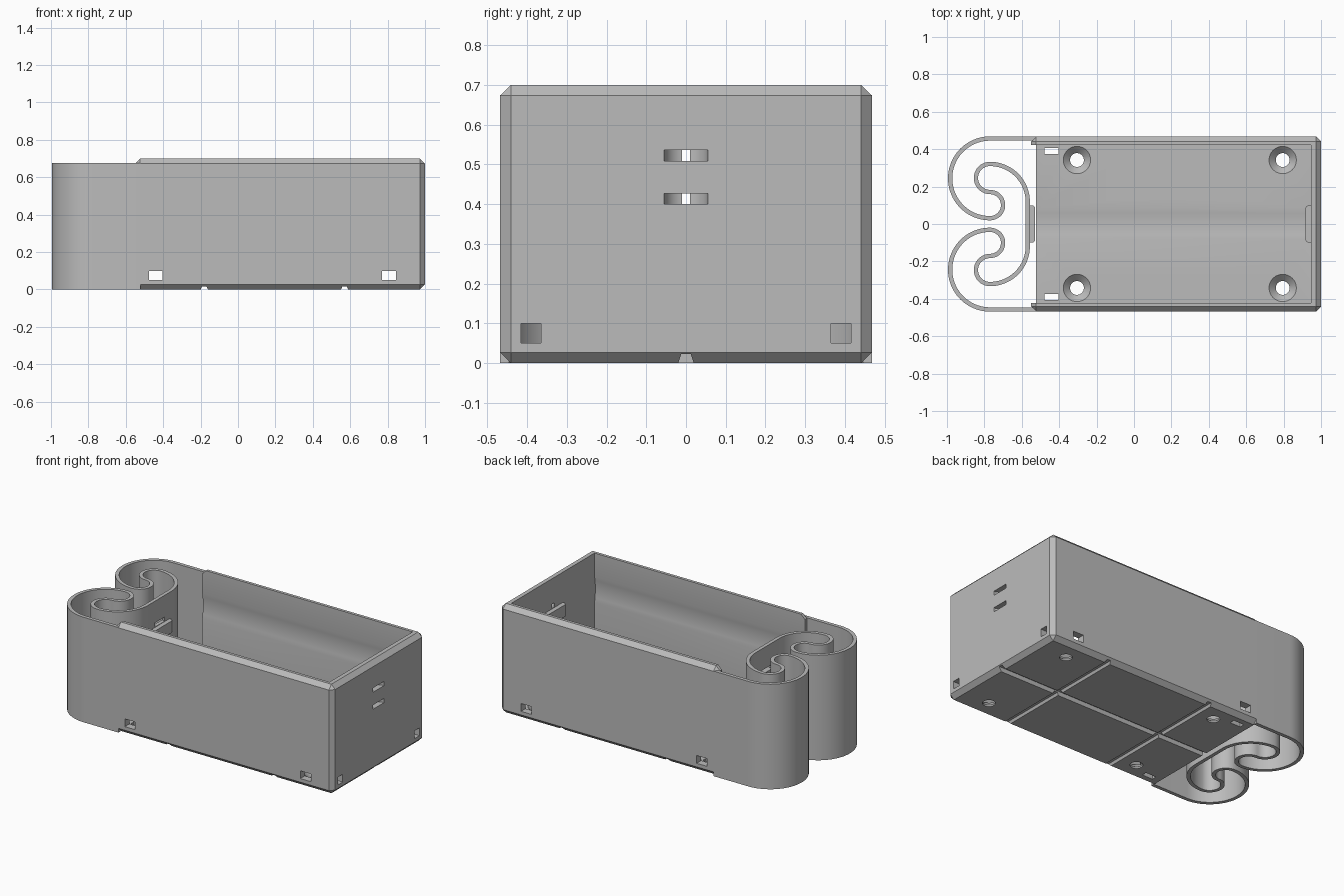
import bpy, bmesh
from math import pi, cos, sin
from mathutils import Vector

if "Cube" in bpy.data.objects:
    bpy.data.objects.remove(bpy.data.objects["Cube"])

grey = bpy.data.materials.new("plain grey")
grey.use_nodes = True
COLOUR = (0.5, 0.5, 0.5, 1)
grey.diffuse_color = COLOUR
grey.node_tree.nodes["Principled BSDF"].inputs["Base Color"].default_value = COLOUR


def finish(name, bm):
    bmesh.ops.recalc_face_normals(bm, faces=bm.faces)
    mesh = bpy.data.meshes.new(name)
    bm.to_mesh(mesh)
    bm.free()
    ob = bpy.data.objects.new(name, mesh)
    bpy.context.collection.objects.link(ob)
    mesh.materials.append(grey)
    return ob


def box(name, x, y, z, chamfer=0):
    bm = bmesh.new()
    bmesh.ops.create_cube(bm, size=1)
    for v in bm.verts:
        v.co = [lo + (c + 0.5) * (hi - lo) for c, (lo, hi) in zip(v.co, (x, y, z))]
    if chamfer:
        bmesh.ops.bevel(bm, geom=bm.edges[:], offset=chamfer, segments=1, affect='EDGES')
    return finish(name, bm)


def prism(name, outline, move):
    """Closed 2D outline extruded along the vector move."""
    bm = bmesh.new()
    face = bm.faces.new([bm.verts.new(p) for p in outline])
    out = bmesh.ops.extrude_face_region(bm, geom=[face])
    bmesh.ops.translate(bm, verts=[v for v in out["geom"] if isinstance(v, bmesh.types.BMVert)], vec=move)
    return finish(name, bm)


def cone(name, x, y, z, r1, r2, sides=48):
    bm = bmesh.new()
    bmesh.ops.create_cone(bm, cap_ends=True, segments=sides, radius1=r1, radius2=r2, depth=z[1] - z[0])
    bmesh.ops.translate(bm, verts=bm.verts[:], vec=(x, y, sum(z) / 2))
    return finish(name, bm)


def activate(ob):
    bpy.ops.object.select_all(action='DESELECT')
    ob.select_set(True)
    bpy.context.view_layer.objects.active = ob


def cut(ob, cutter):
    activate(ob)
    mod = ob.modifiers.new("cut", 'BOOLEAN')
    mod.operation, mod.solver, mod.object = 'DIFFERENCE', 'EXACT', cutter
    bpy.ops.object.modifier_apply(modifier=mod.name)
    bpy.data.objects.remove(cutter)


def smooth(ob):
    activate(ob)
    bpy.ops.object.shade_smooth_by_angle(angle=0.5)


def arc(cx, cy, r, start, end, n=24):
    return [Vector((cx + r * cos(a), cy + r * sin(a), 0))
            for a in (start + (end - start) * i / n for i in range(n + 1))]


# Chamfered tray, open at the top and at the spring end
FLOOR, INNER, END, AXIS = 0.045, 0.422, 0.946, 0.467
tray = box("tray", (-0.55, 1), (-0.468, 0.468), (0, 0.7), 0.027)
cut(tray, box("cavity", (-0.7, END), (-INNER, INNER), (FLOOR, 0.9)))
cut(tray, box("open_end", (-0.7, -0.525), (-INNER, INNER), (-0.1, 0.9)))

# Shallow cylindrical relief in the walls and floor
cut(tray, prism("round_relief", [(-0.7, p.x, p.y) for p in arc(0, AXIS, 0.43, 0, 2 * pi, 96)[:-1]],
                (0.7 + END - 0.0005, 0, 0)))

# Countersunk screw holes
for x in (-0.305, 0.795):
    for y in (-0.342, 0.342):
        cut(tray, cone("screw_hole", x, y, (-0.1, 0.1), 0.037, 0.037))
        cut(tray, cone("countersink", x, y, (0.01, FLOOR + 0.001), 0.037, 0.074))

# Strap holes through the side walls, end wall and floor
for x in (-0.44, 0.808):
    cut(tray, box("side_hole", (x - 0.037, x + 0.037), (-0.6, 0.6), (0.05, 0.1)))
for y in (-0.39, 0.39):
    cut(tray, box("end_hole", (0.9, 1.1), (y - 0.025, y + 0.025), (0.05, 0.1)))
    cut(tray, box("floor_hole", (-0.478, -0.403), (y - 0.016, y + 0.016), (-0.1, 0.06)))

# Tapered grooves under the floor
profile = ((-0.022, -0.005), (0.022, -0.005), (0.012, 0.016), (-0.012, 0.016))
for x in (-0.18, 0.57):
    cut(tray, prism("cross_groove", [(x + u, -0.6, w) for u, w in profile], (0, 1.2, 0)))
cut(tray, prism("long_groove", [(-0.7, u, w * 1.4) for u, w in profile], (1.8, 0, 0)))

# Engraved polarity marks in the floor
half = [(0.10, 0.098), (0.40, 0.098), (0.40, 0.042), (0.46, 0.042), (0.46, 0.013),
        (0.535, 0.013), (0.535, 0.106), (0.56, 0.106), (0.56, 0.013), (0.65, 0.013)]
outline = [(x, 0.238 + s * y, 0.037) for s, pts in ((1, half), (-1, half[::-1])) for x, y in pts]
cut(tray, prism("positive_mark", outline, (0, 0, 0.02)))
cut(tray, box("negative_mark", (-0.06, -0.036), (0.13, 0.345), (0.037, 0.06)))

# Curled spring ribbon, one half mirrored into the other
CX = -0.77
upper = [Vector((-0.522, 0.457, 0))]
upper += arc(CX, 0.244, 0.213, pi / 2, 3 * pi / 2, 40)
upper += arc(CX, 0.101, 0.07, -pi / 2, pi / 2)[1:]
upper += arc(CX, 0.246, 0.075, 3 * pi / 2, pi / 2)[1:]
upper += arc(CX, 0.119, 0.202, pi / 2, 0)[1:]
path = upper + [Vector((p.x, -p.y, 0)) for p in reversed(upper)]
left_edge, right_edge = [], []
for i, p in enumerate(path):
    t = (path[min(i + 1, len(path) - 1)] - path[max(i - 1, 0)]).normalized()
    side = Vector((-t.y, t.x, 0)) * 0.0115
    left_edge.append(p + side)
    right_edge.append(p - side)
bm = bmesh.new()
rows = [[bm.verts.new(v + Vector((0, 0, z))) for v in edge]
        for edge, z in ((left_edge, 0), (right_edge, 0), (right_edge, 0.675), (left_edge, 0.675))]
for a, b in zip(rows, rows[1:] + rows[:1]):
    for i in range(len(path) - 1):
        bm.faces.new((a[i], a[i + 1], b[i + 1], b[i]))
for i in (0, -1):
    bm.faces.new([r[i] for r in rows])
spring = finish("spring", bm)

# Curved wire slots above and below each contact
for z in (0.4, 0.509):
    cut(tray, cone("wire_slot", 1, 0, (z, z + 0.027), 0.055, 0.055))
    cut(spring, cone("wire_slot", -0.58, 0, (z, z + 0.027), 0.055, 0.055))
smooth(tray)
smooth(spring)

# Contact bumps with rounded ends
for name, x, d in (("end_contact_bump", END + 0.002, -1), ("spring_contact_bump", -0.559, 1)):
    pts = [(x, 0.1), (x + d * 0.012, 0.1)]
    pts += [(x + d * (0.012 + 0.019 * sin(a)), 0.081 + 0.019 * cos(a)) for a in (pi / 8, pi / 4, 3 * pi / 8, pi / 2)]
    pts += [(u, -v) for u, v in reversed(pts)]
    smooth(prism(name, [(u, v, 0.43) for u, v in pts], (0, 0, 0.076)))
